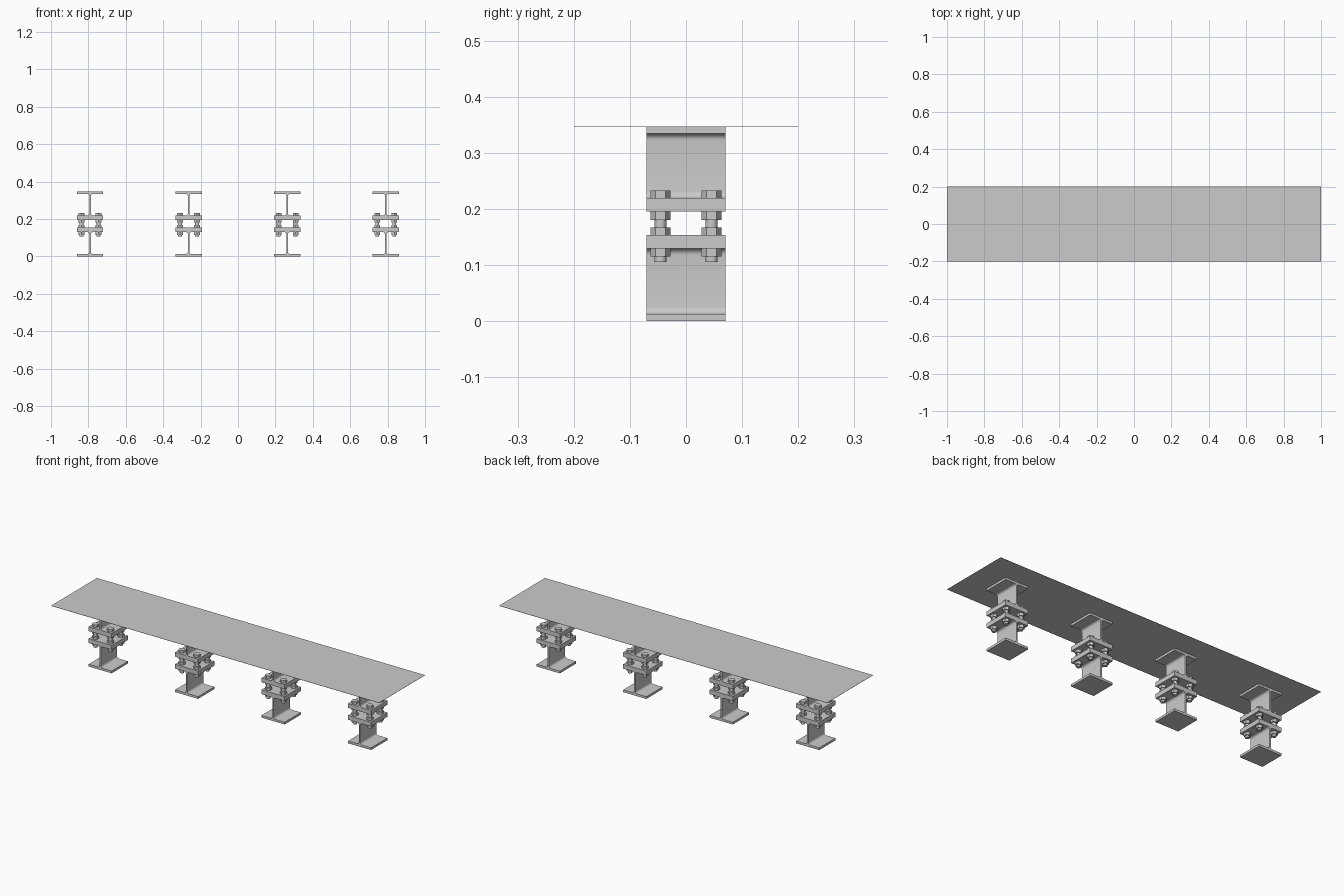
import bpy, bmesh, math

if "Cube" in bpy.data.objects:
    bpy.data.objects.remove(bpy.data.objects["Cube"])

HALF = 0.0705      # half width and half depth of each beam stub
WEB = 0.0038       # half web thickness
R = 0.012          # root fillet radius
BOLT = 0.0455      # bolt offset from the stub centre
CENTRES = [-0.791 + i * 0.527 for i in range(4)]


def finish(bm, name):
    bmesh.ops.recalc_face_normals(bm, faces=bm.faces)
    mesh = bpy.data.meshes.new(name)
    bm.to_mesh(mesh)
    bm.free()
    ob = bpy.data.objects.new(name, mesh)
    bpy.context.collection.objects.link(ob)
    bpy.ops.object.select_all(action='DESELECT')
    ob.select_set(True)
    bpy.context.view_layer.objects.active = ob
    bpy.ops.object.shade_smooth_by_angle(angle=math.radians(30))
    return ob


def beam_stub(name, cx, z0, z1, z2, z3):
    """I section with flanges z0-z1 and z2-z3, extruded along y."""
    side = [(HALF, z0), (HALF, z1)]
    arc = [math.radians(a) for a in range(0, 91, 15)]
    side += [(WEB + R - R * math.sin(a), z1 + R - R * math.cos(a)) for a in arc]
    side += [(WEB + R - R * math.cos(a), z2 - R + R * math.sin(a)) for a in arc]
    side += [(HALF, z2), (HALF, z3)]
    outline = side + [(-x, z) for x, z in reversed(side)]
    bm = bmesh.new()
    face = bm.faces.new([bm.verts.new((cx + x, -HALF, z)) for x, z in outline])
    ext = bmesh.ops.extrude_face_region(bm, geom=[face])
    moved = [v for v in ext['geom'] if isinstance(v, bmesh.types.BMVert)]
    bmesh.ops.translate(bm, verts=moved, vec=(0, 2 * HALF, 0))
    return finish(bm, name)


def prism(bm, x, y, z0, z1, r, sides, turn=0.0):
    ring = [(x + r * math.cos(turn + 2 * math.pi * i / sides),
             y + r * math.sin(turn + 2 * math.pi * i / sides)) for i in range(sides)]
    low = [bm.verts.new((a, b, z0)) for a, b in ring]
    high = [bm.verts.new((a, b, z1)) for a, b in ring]
    bm.faces.new(low[::-1])
    bm.faces.new(high)
    for i in range(sides):
        j = (i + 1) % sides
        bm.faces.new((low[i], low[j], high[j], high[i]))


def bolt(name, x, y):
    bm = bmesh.new()
    # threaded shank
    prism(bm, x, y, 0.105, 0.225, 0.0105, 24)
    # head, two inner nuts, lower nut
    for z0, z1 in ((0.219, 0.233), (0.180, 0.195), (0.1535, 0.167), (0.115, 0.1295)):
        prism(bm, x, y, z0, z1, 0.018, 6, math.pi / 2)
    return finish(bm, name)


for n, cx in enumerate(CENTRES, 1):
    # lower and upper stubs with thick facing flanges
    beam_stub(f"lower_beam_stub_{n}", cx, 0.0, 0.0125, 0.1295, 0.1535)
    beam_stub(f"upper_beam_stub_{n}", cx, 0.195, 0.219, 0.334, 0.346)
    # four bolts joining the stubs
    k = 0
    for sx in (-1, 1):
        for sy in (-1, 1):
            k += 1
            bolt(f"bolt_{n}_{k}", cx + sx * BOLT, sy * BOLT)

# thin deck sheet on top
bm = bmesh.new()
bmesh.ops.create_cube(bm, size=1.0)
bmesh.ops.scale(bm, vec=(2.0, 0.4, 0.001), verts=bm.verts)
bmesh.ops.translate(bm, vec=(0, 0, 0.3465), verts=bm.verts)
finish(bm, "deck_sheet")
